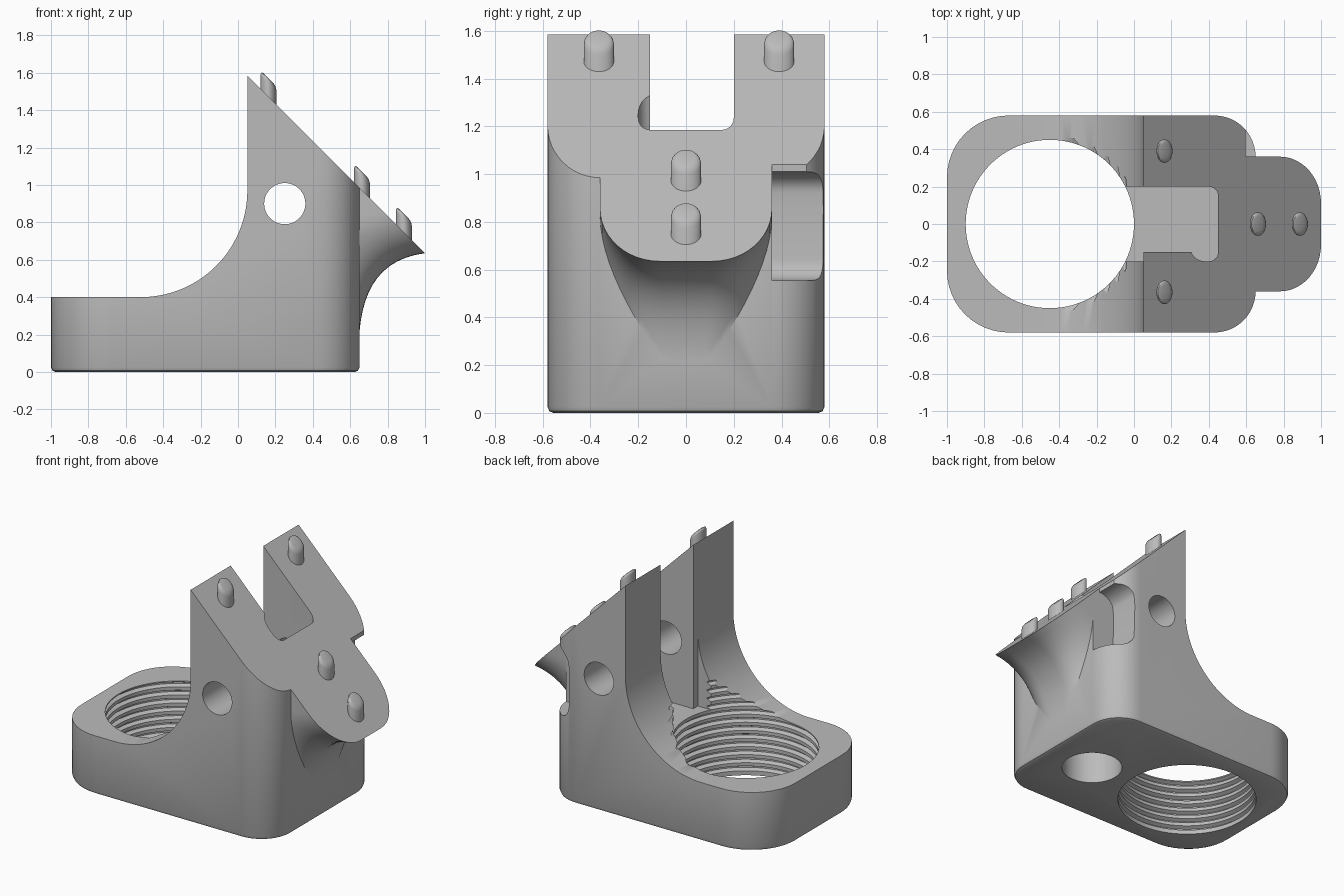
import bpy, bmesh
from math import sin, cos, pi, radians

old = bpy.data.objects.get("Cube")
if old:
    bpy.data.objects.remove(old, do_unlink=True)

grey = bpy.data.materials.new("plain grey")
grey.use_nodes = True
GREY = (0.5, 0.5, 0.5, 1)
grey.diffuse_color = GREY
grey.node_tree.nodes["Principled BSDF"].inputs["Base Color"].default_value = GREY


def loft(name, rings):
    """Closed solid through rings with equal point counts."""
    bm = bmesh.new()
    rows = [[bm.verts.new(p) for p in ring] for ring in rings]
    n = len(rows[0])
    for a, b in zip(rows, rows[1:]):
        for i in range(n):
            j = (i + 1) % n
            bm.faces.new((a[i], a[j], b[j], b[i]))
    bm.faces.new(rows[0])
    bm.faces.new(rows[-1])
    bmesh.ops.recalc_face_normals(bm, faces=bm.faces)
    mesh = bpy.data.meshes.new(name)
    bm.to_mesh(mesh)
    bm.free()
    mesh.materials.append(grey)
    ob = bpy.data.objects.new(name, mesh)
    bpy.context.collection.objects.link(ob)
    return ob


def prism_y(name, pts, y0, y1):
    return loft(name, [[(x, y, z) for x, z in pts] for y in (y0, y1)])


def prism_z(name, pts, z0, z1):
    return loft(name, [[(x, y, z) for x, y in pts] for z in (z0, z1)])


def arc(cx, cy, rx, ry, a0, a1, n=12):
    angles = [radians(a0 + (a1 - a0) * i / n) for i in range(n + 1)]
    return [(cx + rx * cos(a), cy + ry * sin(a)) for a in angles]


def circle(cx, cy, r, n=64):
    return arc(cx, cy, r, r, 0, 360, n)[:-1]


def combine(target, other, operation):
    mod = target.modifiers.new("combine", 'BOOLEAN')
    mod.object, mod.operation, mod.solver = other, operation, 'EXACT'
    bpy.context.view_layer.objects.active = target
    bpy.ops.object.modifier_apply(modifier=mod.name)
    bpy.data.objects.remove(other, do_unlink=True)


def smooth(ob, angle):
    bpy.ops.object.select_all(action='DESELECT')
    ob.select_set(True)
    bpy.context.view_layer.objects.active = ob
    bpy.ops.object.shade_smooth_by_angle(angle=radians(angle))


# Rounded block with a softened bottom edge
def plan(inset):
    x0, x1, y = -1 + inset, 0.65 - inset, 0.58 - inset
    a, b = 0.33 - inset, 0.22 - inset
    return (arc(x1 - b, y - b, b, b, 0, 90) + arc(x0 + a, y - a, a, a, 90, 180)
            + arc(x0 + a, a - y, a, a, 180, 270) + arc(x1 - b, b - y, b, b, 270, 360))


levels = [(0, 0.025), (0.007, 0.008), (0.025, 0), (1.8, 0)]
body = loft("bracket_body", [[(x, y, z) for x, y in plan(i)] for z, i in levels])


# Flared nose swept down parallel to the slope
def nose_ring(drop, front, w):
    pts = [(0.4, -w)] + arc(front - 0.22, 0.25 - w, 0.22, 0.25, -90, 0)
    pts += arc(front - 0.22, w - 0.25, 0.22, 0.25, 0, 90) + [(0.4, w)]
    return [(x, y, 1.635 - x - drop) for x, y in pts]


nose_rings = [nose_ring(-0.1, 1, 0.36)]
for i in range(15):
    t = i / 14
    nose_rings.append(nose_ring(0.9 * t, 0.645 + 0.355 * (1 - t) ** 2.25,
                                0.36 - 0.07 * t ** 3))
combine(body, loft("nose", nose_rings), 'UNION')

# Side outline: low deck, quarter curve, upright and 45 degree slope
side = [(-1.2, -0.2), (1.3, -0.2), (1.3, 0.335), (0.05, 1.585)]
side += arc(-0.52, 0.97, 0.57, 0.57, 0, -90, 28) + [(-1.2, 0.4)]
combine(body, prism_y("side_outline", side, -1, 1), 'INTERSECT')

# Slot between the two uprights
slot = [(-0.15, 0.2)] + arc(0.4, 0.15, 0.05, 0.05, 90, 0, 6)
slot += arc(0.4, -0.15, 0.05, 0.05, 0, -90, 6) + arc(0.38, -0.12, 0.08, 0.08, -90, -158, 6)
slot += [(0.3, -0.15), (0.05, -0.15), (0.05, -0.2), (-0.15, -0.2)]
combine(body, prism_z("slot", slot, 0.47, 2), 'DIFFERENCE')

# Threaded bore
profile = [(0.45, -0.1)]
for i in range(13):
    z = 0.03 + 0.055 * i
    profile += [(0.45, z), (0.475, z + 0.012), (0.475, z + 0.02), (0.45, z + 0.032)]
profile.append((0.45, 1.2))
combine(body, loft("bore", [[(x, y, z) for x, y in circle(-0.45, 0, r, 96)]
                            for r, z in profile]), 'DIFFERENCE')

# Cross hole and blind hole underneath
combine(body, prism_y("cross_hole", circle(0.25, 0.9, 0.11), -1, 1), 'DIFFERENCE')
combine(body, prism_z("base_hole", circle(0.29, -0.08, 0.195), -0.1, 0.25), 'DIFFERENCE')

# Notch in the back corner beside the nose
notch = [(0.8, 0.555)] + arc(0.57, 0.645, 0.09, 0.09, -90, -180, 8)
notch += [(0.475, 0.86)] + arc(0.595, 0.92, 0.115, 0.09, 180, 90, 8)
notch += [(0.595, 1.2), (0.8, 1.2)]
combine(body, prism_y("notch", notch, 0.36, 0.8), 'DIFFERENCE')
smooth(body, 30)

# Locating pins, upright with tops parallel to the slope
spots = [("left_upright", 0.163, 0.39), ("right_upright", 0.163, -0.365),
         ("inner_nose", 0.663, 0), ("outer_nose", 0.887, 0)]
for label, px, py in spots:
    rings = []
    for scale, height in [(1, -0.06), (1, 0.07), (0.95, 0.084), (0.82, 0.094), (0.6, 0.098)]:
        rings.append([(px + x, py + y, 1.635 - px - x + height)
                      for x, y in arc(0, 0, 0.043 * scale, 0.063 * scale, 0, 360, 32)[:-1]])
    smooth(loft(label + "_pin", rings), 45)
